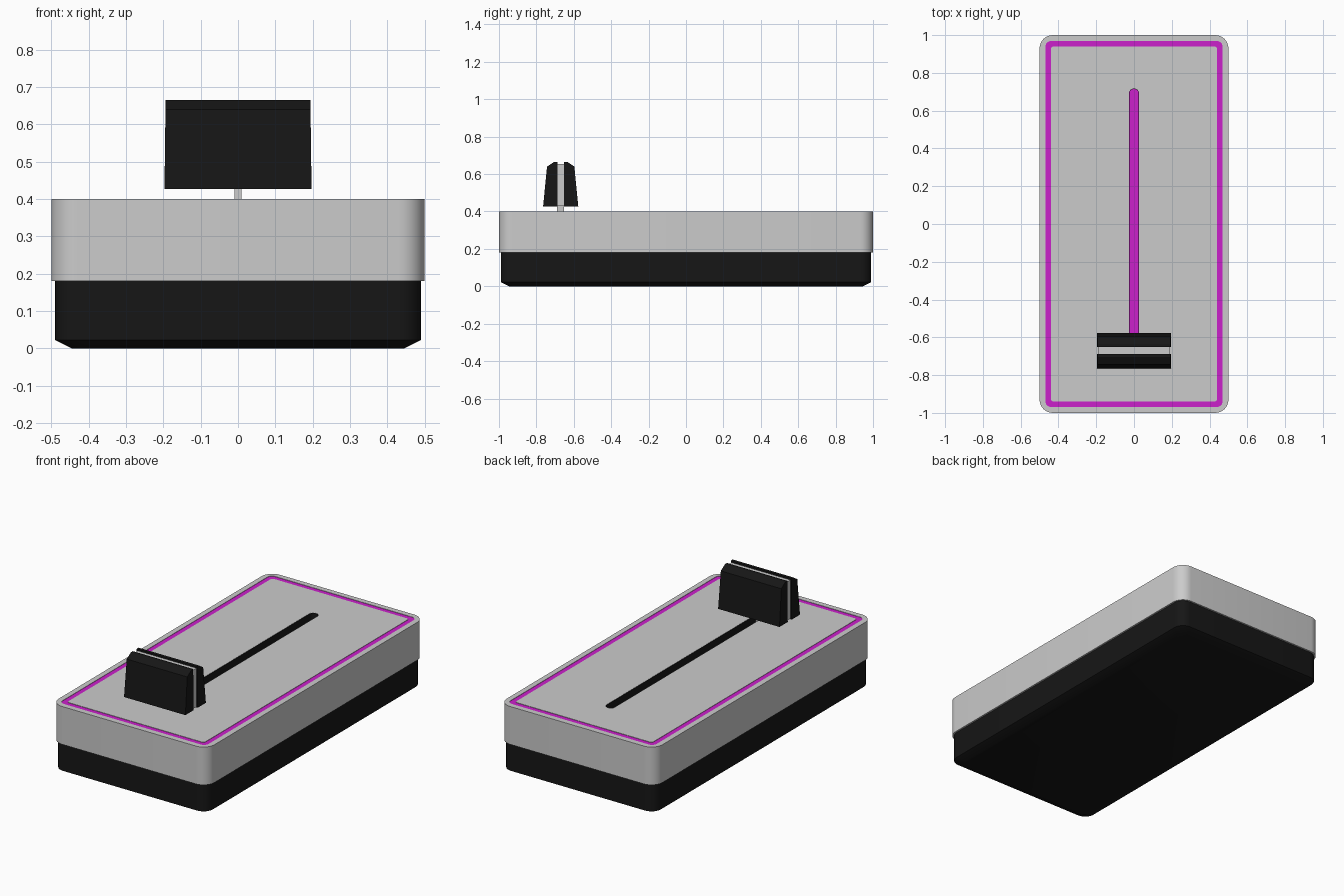
import bpy, bmesh, math

if "Cube" in bpy.data.objects:
    bpy.data.objects.remove(bpy.data.objects["Cube"])

KNOB_Y = -0.67
N = 8  # segments per rounded corner


def material(name, rgb):
    m = bpy.data.materials.new(name)
    m.diffuse_color = (*rgb, 1)
    m.use_nodes = True
    m.node_tree.nodes["Principled BSDF"].inputs["Base Color"].default_value = m.diffuse_color
    return m


BLACK = material("black_plastic", (0.008, 0.008, 0.008))
MAGENTA = material("magenta_light", (0.6, 0.015, 0.6))


def finish(name, bm, mat=None, loc=(0, 0, 0)):
    bmesh.ops.recalc_face_normals(bm, faces=bm.faces)
    me = bpy.data.meshes.new(name)
    bm.to_mesh(me)
    bm.free()
    ob = bpy.data.objects.new(name, me)
    ob.location = loc
    bpy.context.collection.objects.link(ob)
    if mat:
        me.materials.append(mat)
    bpy.ops.object.select_all(action='DESELECT')
    ob.select_set(True)
    bpy.context.view_layer.objects.active = ob
    bpy.ops.object.shade_smooth_by_angle(angle=math.radians(25))
    return ob


def rounded_rect(hx, hy, r):
    pts = []
    for i, (sx, sy) in enumerate([(1, 1), (-1, 1), (-1, -1), (1, -1)]):
        for k in range(N + 1):
            a = math.pi / 2 * (i + k / N)
            pts.append((sx * (hx - r) + r * math.cos(a), sy * (hy - r) + r * math.sin(a)))
    return pts


def loft(name, sections, mat=None, closed=False):
    """Bridge rounded rectangles (half x, half y, radius, z); cap or close the ends."""
    bm = bmesh.new()
    rings = [[bm.verts.new((x, y, z)) for x, y in rounded_rect(hx, hy, r)]
             for hx, hy, r, z in sections]
    pairs = list(zip(rings, rings[1:]))
    if closed:
        pairs.append((rings[-1], rings[0]))
    else:
        bm.faces.new(rings[0])
        bm.faces.new(rings[-1])
    for a, b in pairs:
        for i in range(len(a)):
            j = (i + 1) % len(a)
            bm.faces.new((a[i], a[j], b[j], b[i]))
    return finish(name, bm, mat)


def box(name, hx, hy, z0, z1, y):
    bm = bmesh.new()
    bmesh.ops.create_cube(bm, size=1)
    bmesh.ops.scale(bm, vec=(2 * hx, 2 * hy, z1 - z0), verts=bm.verts)
    return finish(name, bm, None, (0, y, (z0 + z1) / 2))


# Black lower housing with chamfered bottom edge
loft("base", [(0.445, 0.945, 0.045, 0), (0.49, 0.99, 0.06, 0.022), (0.49, 0.99, 0.06, 0.18)], BLACK)

# Grey upper shell with light groove and through slot
loft("shell", [
    (0.5, 1.0, 0.07, 0.18), (0.5, 1.0, 0.07, 0.4),
    (0.469, 0.969, 0.03, 0.4), (0.469, 0.969, 0.03, 0.38),
    (0.44, 0.94, 0.015, 0.38), (0.44, 0.94, 0.015, 0.4),
    (0.027, 0.717, 0.0265, 0.4), (0.027, 0.717, 0.0265, 0.18)], closed=True)

# Glowing border strip in the groove
loft("light_strip", [
    (0.469, 0.969, 0.03, 0.381), (0.469, 0.969, 0.03, 0.398),
    (0.44, 0.94, 0.015, 0.398), (0.44, 0.94, 0.015, 0.381)], MAGENTA, closed=True)

# Black slot lining and lit slot floor
loft("slot_lining", [
    (0.027, 0.717, 0.0265, 0.25), (0.027, 0.717, 0.0265, 0.399),
    (0.025, 0.715, 0.0245, 0.399), (0.025, 0.715, 0.0245, 0.25)], BLACK, closed=True)
loft("slot_floor", [(0.026, 0.716, 0.0255, 0.25), (0.026, 0.716, 0.0255, 0.28)], MAGENTA)

# Slider stem and grey centre plate
box("slider_stem", 0.01, 0.019, 0.27, 0.44, KNOB_Y)
box("knob_plate", 0.189, 0.02, 0.43, 0.655, KNOB_Y)

# Black knob halves: tapered profile, mirrored front to back
profile = [(0.018, 0.427), (0.094, 0.427), (0.073, 0.64), (0.035, 0.665), (0.018, 0.665)]
bm = bmesh.new()
ends = [[bm.verts.new((s * (0.197 - 0.013 * (z - 0.427)), y, z)) for y, z in profile] for s in (-1, 1)]
for e in ends:
    bm.faces.new(e)
for i in range(len(profile)):
    j = (i + 1) % len(profile)
    bm.faces.new((ends[0][i], ends[0][j], ends[1][j], ends[1][i]))
knob = finish("knob_halves", bm, BLACK, (0, KNOB_Y, 0))
mirror = knob.modifiers.new("mirror", 'MIRROR')
mirror.use_axis = (False, True, False)
